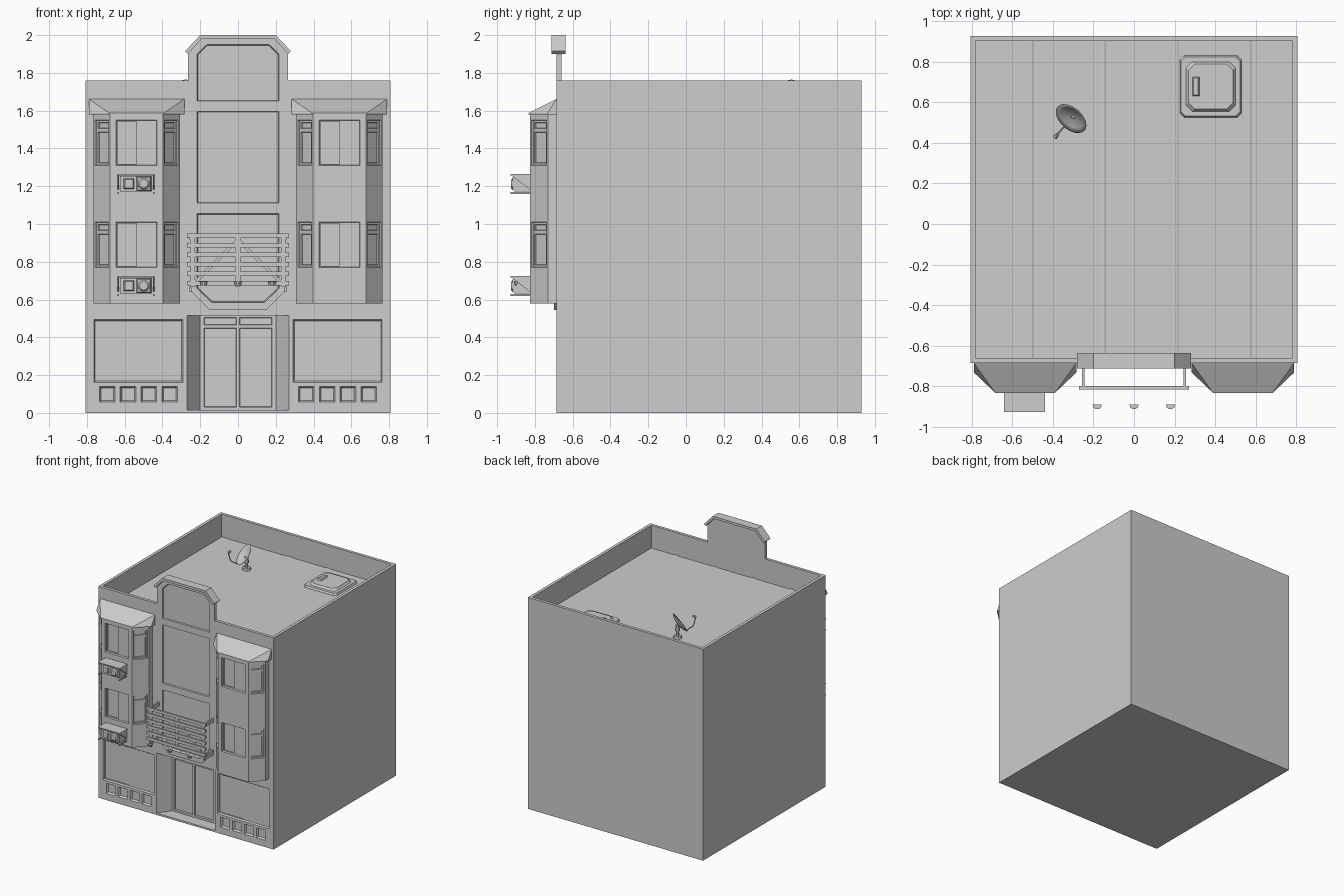
import bpy, bmesh
from math import atan2, copysign, pi
from mathutils import Matrix, Vector

cube = bpy.data.objects.get("Cube")
if cube:
    bpy.data.objects.remove(cube, do_unlink=True)

GREY = bpy.data.materials.new("plain_grey")
GREY.use_nodes = True
GREY.diffuse_color = (0.61, 0.61, 0.61, 1)
GREY.node_tree.nodes["Principled BSDF"].inputs["Base Color"].default_value = (0.61, 0.61, 0.61, 1)

FACADE = Matrix.Identity(4)                       # outline in x, z; extruded along y
PLAN = Matrix(((1, 0, 0, 0), (0, 0, 1, 0), (0, 1, 0, 0), (0, 0, 0, 1)))  # outline in x, y
FRONT, INNER, BACK, ROOF = -0.685, -0.66, 0.928, 1.57


def shrunk(pts, d):
    """Move an outline inwards by d on both axes."""
    us, vs = zip(*pts)
    cu, cv = (min(us) + max(us)) / 2, (min(vs) + max(vs)) / 2
    return [(u - copysign(d, u - cu), v - copysign(d, v - cv)) for u, v in pts]


def prism(bm, pts, lo, hi, mat=FACADE, taper=0):
    a = [bm.verts.new(mat @ Vector((u, lo, v))) for u, v in pts]
    b = [bm.verts.new(mat @ Vector((u, hi, v))) for u, v in (shrunk(pts, taper) if taper else pts)]
    bm.faces.new(a)
    bm.faces.new(b[::-1])
    for i in range(len(a)):
        j = (i + 1) % len(a)
        bm.faces.new((a[j], a[i], b[i], b[j]))


def rect(u0, u1, v0, v1):
    return [(u0, v0), (u1, v0), (u1, v1), (u0, v1)]


def box(bm, x0, x1, y0, y1, z0, z1, taper=0):
    prism(bm, rect(x0, x1, z0, z1), y0, y1, taper=taper)


def mirrored(half):
    """Close an outline given only its +x half."""
    return half + [(-u, v) for u, v in reversed(half)]


def chamfered(cx, cy, r, c):
    half = [(c - r, -r), (r - c, -r), (r, c - r), (r, r - c), (r - c, r), (c - r, r), (-r, r - c), (-r, c - r)]
    return [(cx + u, cy + v) for u, v in half]


def finish(name, bm, smooth=False):
    bmesh.ops.recalc_face_normals(bm, faces=bm.faces[:])
    for f in bm.faces:
        f.smooth = smooth
    me = bpy.data.meshes.new(name)
    bm.to_mesh(me)
    bm.free()
    me.materials.append(GREY)
    ob = bpy.data.objects.new(name, me)
    bpy.context.collection.objects.link(ob)
    return ob


def carve(target, *cutters):
    """Subtract each cutter mesh in turn, then drop it."""
    bpy.context.view_layer.objects.active = target
    for bm in cutters:
        cutter = finish("cutter", bm)
        cutter.hide_render = True
        mod = target.modifiers.new("carve", "BOOLEAN")
        mod.operation, mod.solver, mod.object = "DIFFERENCE", "EXACT", cutter
        bpy.ops.object.modifier_apply(modifier=mod.name)
        bpy.data.objects.remove(cutter, do_unlink=True)


def doorway():
    bm = bmesh.new()
    prism(bm, mirrored([(0.284, -0.705), (0.2, -0.585)]), 0.015, 0.515, PLAN)
    return bm


# Main block with sunken roof, and the glazed double door at the back of the porch
bm = bmesh.new()
box(bm, -0.807, 0.807, INNER, BACK, 0, 1.76)
body = finish("main_block", bm)
cavity, leaves = bmesh.new(), bmesh.new()
box(cavity, -0.782, 0.782, -0.75, BACK - 0.025, ROOF, 2)
for s in (-1, 1):
    for z0, z1 in ((0.03, 0.45), (0.465, 0.505)):
        box(leaves, *sorted((s * 0.008, s * 0.18)), -0.586, -0.572, z0, z1, taper=0.003)
carve(body, cavity, doorway(), leaves)

# Front wall with raised central gable, recessed panels and shop windows
bm = bmesh.new()
prism(bm, mirrored([(0.807, 0), (0.807, 1.76), (0.265, 1.76), (0.265, 1.905), (0.195, 1.98)]), FRONT, INNER)
wall = finish("front_wall", bm)
shallow, deep = bmesh.new(), bmesh.new()
outer = FRONT - 0.001
for half in ([(0.217, 1.65), (0.217, 1.9), (0.165, 1.95)],
             [(0.217, 1.11), (0.217, 1.597)],
             [(0.14, 0.585), (0.217, 0.66), (0.217, 1.055)]):
    prism(shallow, mirrored(half), outer, FRONT + 0.01, taper=0.004)
for s in (-1, 1):
    cx = s * 0.527
    box(shallow, cx - 0.237, cx + 0.237, outer, FRONT + 0.012, 0.16, 0.495, taper=0.008)
    box(deep, cx - 0.225, cx, outer, FRONT + 0.018, 0.172, 0.483)
    for i in range(4):
        px = cx + (i - 1.5) * 0.11
        box(shallow, px - 0.042, px + 0.042, outer, FRONT + 0.016, 0.056, 0.14, taper=0.009)
carve(wall, doorway(), shallow, deep)

# Coping over the gable
bm = bmesh.new()
prism(bm, [(-0.28, 1.915), (-0.2, 2), (0.2, 2), (0.28, 1.915),
           (0.265, 1.9), (0.193, 1.98), (-0.193, 1.98), (-0.265, 1.9)], -0.712, -0.637)
finish("gable_coping", bm)

# Moulding under the lowest central panel
bm = bmesh.new()
prism(bm, [(-0.255, 0.68), (-0.255, 0.65), (-0.15, 0.545), (0.15, 0.545), (0.255, 0.65), (0.255, 0.68),
           (0.217, 0.68), (0.217, 0.66), (0.14, 0.585), (-0.14, 0.585), (-0.217, 0.66), (-0.217, 0.68)],
      -0.7, FRONT)
finish("panel_moulding", bm)


# Bay windows with hipped canopies
def bay(side, cx):
    plan = mirrored([(0.229, FRONT), (0.229, -0.73), (0.14, -0.827)])
    bm = bmesh.new()
    prism(bm, [(cx + u, v) for u, v in plan], 0.58, 1.583, PLAN)
    ob = finish(side + "_bay", bm)
    shallow, deep = bmesh.new(), bmesh.new()
    for z in (0.77, 1.31):
        box(shallow, cx - 0.108, cx + 0.108, -0.828, -0.812, z, z + 0.24, taper=0.003)
        box(deep, cx - 0.1, cx, -0.828, -0.803, z + 0.008, z + 0.232)
        for s in (-1, 1):
            turn = Matrix.Rotation(s * atan2(0.097, 0.089), 4, "Z")
            mat = Matrix.Translation((cx + s * 0.1845, -0.7785, 0)) @ turn
            prism(shallow, rect(-0.053, 0.053, z, z + 0.24), -0.001, 0.01, mat, taper=0.003)
            for z0, z1 in ((0.012, 0.178), (0.195, 0.228)):
                prism(deep, rect(-0.042, 0.042, z + z0, z + z1), -0.001, 0.02, mat, taper=0.003)
    carve(ob, shallow, deep)

    bm = bmesh.new()
    for s in (-1, 1):
        bm.verts.new((cx + s * 0.253, FRONT, 1.662))
        for z in (1.58, 1.588):
            for u, v in ((0.253, FRONT), (0.253, -0.732), (0.146, -0.834)):
                bm.verts.new((cx + s * u, v, z))
    bmesh.ops.convex_hull(bm, input=bm.verts[:])
    bmesh.ops.dissolve_limit(bm, angle_limit=0.01, verts=bm.verts[:], edges=bm.edges[:])
    finish(side + "_bay_canopy", bm)


bay("right", -0.537)
bay("left", 0.537)

# Air conditioners on the right bay, each on two brackets
for label, z in (("lower", 0.62), ("upper", 1.16)):
    bm = bmesh.new()
    box(bm, -0.625, -0.455, -0.908, -0.825, z + 0.012, z + 0.095)
    box(bm, -0.64, -0.44, -0.928, -0.825, z + 0.097, z + 0.105)
    for (x0, x1), h in (((-0.605, -0.55), 0.014), ((-0.538, -0.46), 0.01)):
        outline = rect(x0, x1, z + 0.053 - (x1 - x0) / 2, z + 0.053 + (x1 - x0) / 2)
        prism(bm, outline, -0.908, -0.908 - h, taper=0.006)
    for x in (-0.638, -0.45):
        box(bm, x, x + 0.008, -0.928, -0.825, z, z + 0.01)
        prism(bm, [(-0.928, z + 0.1), (-0.825, z + 0.02), (-0.825, z + 0.1)], x, x + 0.008,
              Matrix.Rotation(pi / 2, 4, "Z") @ Matrix.Diagonal((1, -1, 1, 1)))
    bmesh.ops.create_cone(bm, cap_ends=True, segments=12, radius1=0.032, radius2=0.022, depth=0.01,
                          matrix=Matrix.Translation((-0.499, -0.922, z + 0.053)) @ Matrix.Rotation(pi / 2, 4, "X"))
    finish(label + "_air_conditioner", bm)

# Slatted railing with posts, diagonal braces and wall arms
bm = bmesh.new()
for i in range(6):
    z = 0.675 + i * 0.05
    box(bm, -0.27, 0.27, -0.815, -0.799, z, z + 0.024)
for x in (-0.24, 0, 0.24):
    box(bm, x - 0.012, x + 0.012, -0.808, -0.8, 0.67, 0.945)
for s in (-1, 1):
    prism(bm, [(0, 0.93), (0, 0.905), (s * 0.21, 0.695), (s * 0.235, 0.695)], -0.807, -0.801)
    for z in (0.64, 0.915):
        box(bm, s * 0.25 - 0.006, s * 0.25 + 0.006, -0.803, FRONT, z, z + 0.03)
finish("slatted_railing", bm)

# Small lamps in front of the railing
for label, x in (("right", -0.182), ("middle", 0), ("left", 0.18)):
    bm = bmesh.new()
    prism(bm, [(x - 0.022, -0.89), (x + 0.022, -0.89), (x + 0.02, -0.903), (x + 0.009, -0.912),
               (x - 0.009, -0.912), (x - 0.02, -0.903)], 0.695, 0.675, PLAN, taper=0.005)
    finish(label + "_lamp", bm)

# Roof seams
bm = bmesh.new()
for i in range(4):
    x = -0.52 + i * 0.3583
    prism(bm, [(x - 0.024, ROOF), (x - 0.017, ROOF + 0.004), (x + 0.017, ROOF + 0.004), (x + 0.024, ROOF)],
          INNER, 0.903)
finish("roof_seams", bm)

# Roof hatch in stacked chamfered tiers with a handle
bm = bmesh.new()
for r, c, z0, z1, t in ((0.152, 0.02, 0, 0.016, 0.007), (0.122, 0.03, 0.016, 0.032, 0.012)):
    prism(bm, chamfered(0.378, 0.678, r, c), ROOF + z0, ROOF + z1, PLAN, taper=t)
prism(bm, rect(0.288, 0.322, 0.63, 0.725), ROOF + 0.032, ROOF + 0.044, PLAN, taper=0.006)
finish("roof_hatch", bm)

# Satellite dish: revolved bowl, stand, feed arm
centre = Vector((-0.31, 0.52, 1.693))
aim = Vector((-0.53, -0.6, 0.6)).normalized()
tilt = Matrix.Translation(centre) @ aim.to_track_quat("Z", "Y").to_matrix().to_4x4()
bm = bmesh.new()
profile = [(0, -0.025), (0.035, -0.021), (0.065, -0.011), (0.089, 0), (0.088, 0.002), (0.064, -0.008),
           (0.034, -0.018), (0, -0.022)]
verts = [bm.verts.new((r, 0, z)) for r, z in profile]
edges = [bm.edges.new(pair) for pair in zip(verts, verts[1:])]
bmesh.ops.spin(bm, geom=verts + edges, axis=(0, 0, 1), cent=(0, 0, 0), angle=2 * pi, steps=24)
bmesh.ops.remove_doubles(bm, verts=bm.verts[:], dist=0.0005)
bm.transform(tilt)
finish("dish_bowl", bm, smooth=True)


def rod(bm, a, b, r1, r2):
    a, b = Vector(a), Vector(b)
    mat = Matrix.Translation((a + b) / 2) @ (b - a).to_track_quat("Z", "Y").to_matrix().to_4x4()
    bmesh.ops.create_cone(bm, cap_ends=True, segments=8, radius1=r1, radius2=r2, depth=(b - a).length, matrix=mat)


bm = bmesh.new()
back = centre - aim * 0.025
foot = Vector((back.x, back.y, ROOF))
rod(bm, foot, foot + Vector((0, 0, 0.02)), 0.035, 0.03)
rod(bm, foot, back - Vector((0, 0, 0.03)), 0.014, 0.012)
rod(bm, back - Vector((0, 0, 0.05)), back, 0.02, 0.014)
finish("dish_stand", bm)
bm = bmesh.new()
low = centre + Vector((-0.035, -0.04, -0.068))
elbow = Vector((-0.378, 0.442, 1.655))
tip = Vector((-0.39, 0.428, 1.725))
rod(bm, low, elbow, 0.004, 0.004)
rod(bm, elbow, tip, 0.004, 0.004)
rod(bm, tip, tip + Vector((0.014, 0.016, 0.012)), 0.012, 0.008)
finish("dish_feed_arm", bm)
